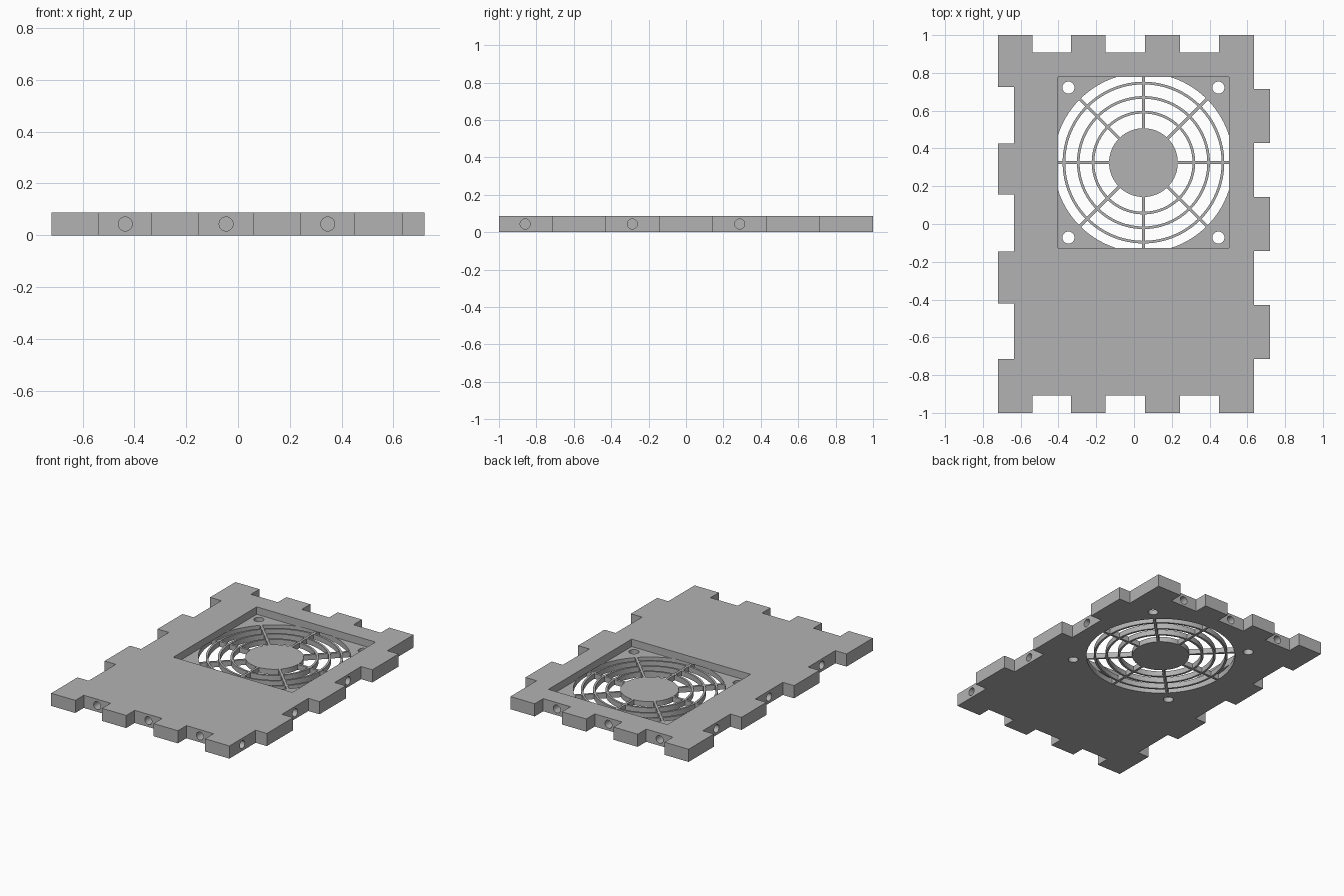
import bpy, bmesh, math
from mathutils import Matrix, Vector

cube = bpy.data.objects.get("Cube")
if cube:
    bpy.data.objects.remove(cube, do_unlink=True)

THICK, FLOOR = 0.087, 0.036          # plate and grille thickness
CX, CY, HALF = 0.05, 0.325, 0.452    # fan recess centre and half width
OPENING, HUB = 0.475, 0.182          # fan opening and hub radii
SIDE, EDGE, END, INNER = 0.72, 0.635, 1.0, 0.908

grey = bpy.data.materials.new("plate_grey")
grey.use_nodes = True
grey.diffuse_color = (0.45, 0.45, 0.45, 1)
grey.node_tree.nodes["Principled BSDF"].inputs["Base Color"].default_value = grey.diffuse_color


def finish(name, bm):
    bmesh.ops.recalc_face_normals(bm, faces=bm.faces)
    mesh = bpy.data.meshes.new(name)
    bm.to_mesh(mesh)
    bm.free()
    mesh.materials.append(grey)
    obj = bpy.data.objects.new(name, mesh)
    bpy.context.collection.objects.link(obj)
    return obj


def add_prism(bm, points, z0, z1):
    face = bm.faces.new([bm.verts.new((x, y, z0)) for x, y in points])
    out = bmesh.ops.extrude_face_region(bm, geom=[face])
    verts = [g for g in out["geom"] if isinstance(g, bmesh.types.BMVert)]
    bmesh.ops.translate(bm, verts=verts, vec=(0, 0, z1 - z0))


def circle(x, y, r, n):
    return [(x + r * math.cos(math.tau * i / n), y + r * math.sin(math.tau * i / n))
            for i in range(n)]


def rectangle(x0, y0, x1, y1):
    return [(x0, y0), (x1, y0), (x1, y1), (x0, y1)]


def select_only(obj):
    bpy.ops.object.select_all(action="DESELECT")
    obj.select_set(True)
    bpy.context.view_layer.objects.active = obj


def cut(target, bm):
    cutter = finish("cutter", bm)
    cutter.hide_render = True
    mod = target.modifiers.new("cut", "BOOLEAN")
    mod.operation, mod.solver, mod.object = "DIFFERENCE", "EXACT", cutter
    select_only(target)
    bpy.ops.object.modifier_apply(modifier=mod.name)
    bpy.data.objects.remove(cutter, do_unlink=True)


# Interlocking plate outline, walked counter-clockwise
end_notches = [(-0.537, -0.333), (-0.15, 0.058), (0.243, 0.45)]
right_tabs = [(-0.715, -0.43), (-0.143, 0.143), (0.43, 0.715)]
left_notches = [(-0.715, -0.42), (-0.145, 0.155), (0.425, 0.725)]

outline = [(-SIDE, -END)]
for a, b in end_notches:
    outline += [(a, -END), (a, -INNER), (b, -INNER), (b, -END)]
outline.append((EDGE, -END))
for a, b in right_tabs:
    outline += [(EDGE, a), (SIDE, a), (SIDE, b), (EDGE, b)]
outline.append((EDGE, END))
for a, b in reversed(end_notches):
    outline += [(b, END), (b, INNER), (a, INNER), (a, END)]
outline.append((-SIDE, END))
for a, b in reversed(left_notches):
    outline += [(-SIDE, b), (-EDGE, b), (-EDGE, a), (-SIDE, a)]

bm = bmesh.new()
add_prism(bm, outline, 0, THICK)
plate = finish("interlocking_plate", bm)

# Square fan recess
bm = bmesh.new()
add_prism(bm, rectangle(CX - HALF, CY - HALF, CX + HALF, CY + HALF), FLOOR, THICK + 0.05)
cut(plate, bm)

# Round opening and four corner screw holes through the recess floor
bm = bmesh.new()
add_prism(bm, circle(CX, CY, OPENING, 96), -0.05, FLOOR + 0.002)
for sx in (-1, 1):
    for sy in (-1, 1):
        add_prism(bm, circle(CX + sx * 0.397, CY + sy * 0.397, 0.032, 32), -0.05, THICK)
cut(plate, bm)

# Blind screw holes drilled into the edges between the tabs
drills = []
for a, b in end_notches:
    drills += [((a + b) / 2, s * INNER, "X") for s in (-1, 1)]
drills += [(-EDGE, (a + b) / 2, "Y") for a, b in left_notches]
drills += [(EDGE, y, "Y") for y in (-0.86, -0.287, 0.287)]
bm = bmesh.new()
for x, y, axis in drills:
    matrix = Matrix.Translation(Vector((x, y, THICK / 2))) @ Matrix.Rotation(math.pi / 2, 4, axis)
    bmesh.ops.create_cone(bm, cap_ends=True, segments=24, radius1=0.027, radius2=0.027,
                          depth=0.2, matrix=matrix)
cut(plate, bm)

# Grille hub
bm = bmesh.new()
add_prism(bm, circle(CX, CY, HUB, 64), 0, FLOOR)
parts = [plate, finish("grille_hub", bm)]

# Concentric grille rings
for i, r in enumerate((0.267, 0.345, 0.421)):
    bm = bmesh.new()
    add_prism(bm, circle(CX, CY, r + 0.007, 96), 0, FLOOR)
    ring = finish(f"grille_ring_{i + 1}", bm)
    bm = bmesh.new()
    add_prism(bm, circle(CX, CY, r - 0.007, 96), -0.05, FLOOR + 0.05)
    cut(ring, bm)
    parts.append(ring)

# Eight radial spokes
bm = bmesh.new()
for i in range(8):
    turn = Matrix.Rotation(i * math.pi / 4, 2)
    bar = rectangle(HUB - 0.01, -0.008, OPENING + 0.003, 0.008)
    add_prism(bm, [Vector((CX, CY)) + turn @ Vector(p) for p in bar], 0, FLOOR)
finish("grille_spokes", bm)

for obj in parts:
    select_only(obj)
    bpy.ops.object.shade_smooth_by_angle(angle=math.radians(30))
